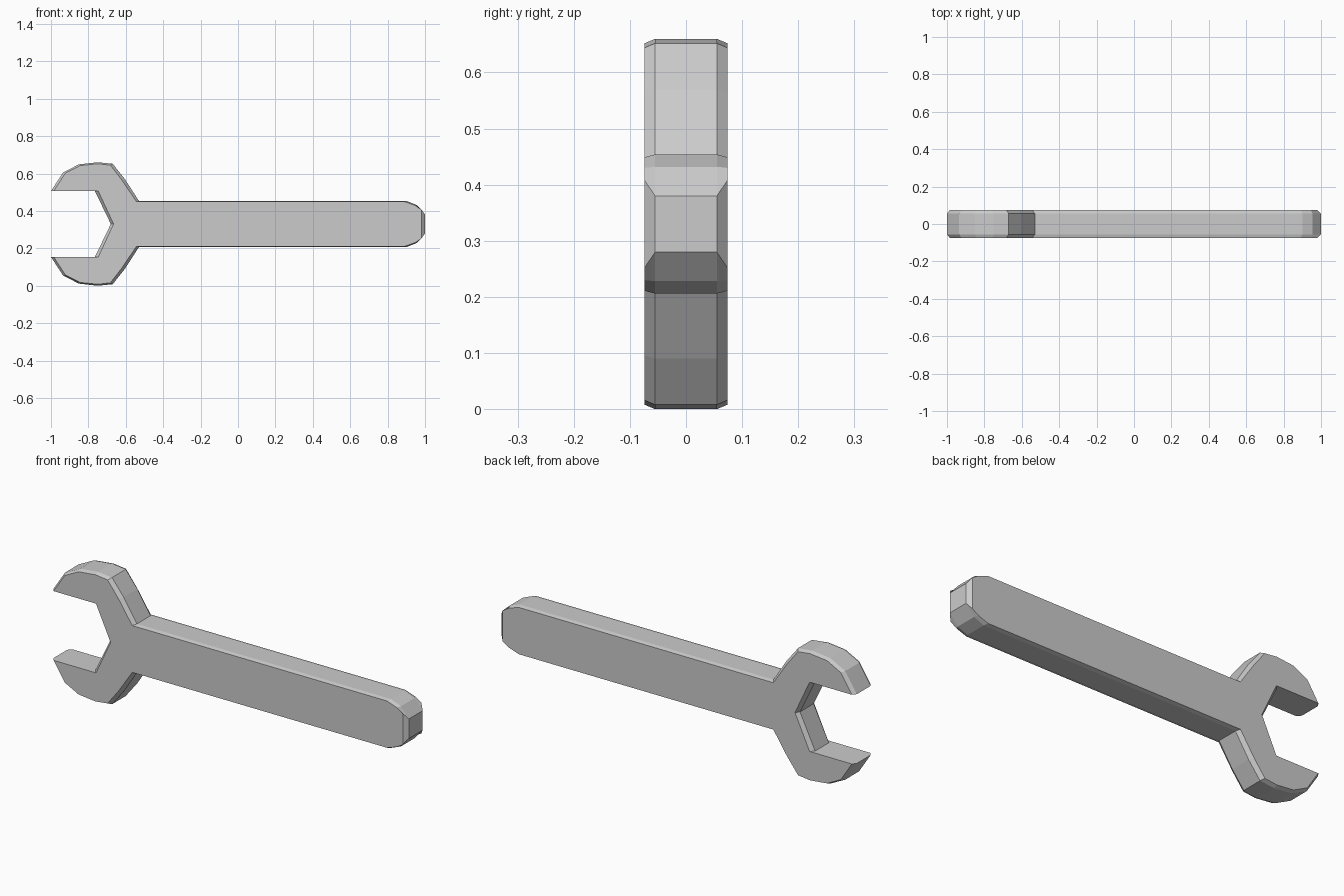
import bpy, bmesh

if "Cube" in bpy.data.objects:
    bpy.data.objects.remove(bpy.data.objects["Cube"])

CZ = 0.33  # mirror line of the wrench

# Upper half outlines, from the jaw notch around to the handle end
FULL = [(-.68, .33), (-.765, .506), (-1, .506), (-.935, .606), (-.85, .649), (-.75, .66),
        (-.67, .652), (-.605, .57), (-.53, .454), (.9, .454), (.955, .432), (1, .38)]
FACE = [(-.665, .33), (-.747, .506), (-.985, .506), (-.923, .602), (-.845, .642), (-.75, .652),
        (-.682, .644), (-.62, .564), (-.543, .449), (.89, .449), (.945, .43), (.98, .408)]


def mirrored(half):
    return half + [(x, 2 * CZ - z) for x, z in reversed(half[1:])]


# Layers through the thickness: narrow face, full body, narrow face
bm = bmesh.new()
layers = [(-.074, FACE), (-.055, FULL), (.055, FULL), (.074, FACE)]
rings = [[bm.verts.new((x, y, z)) for x, z in mirrored(half)] for y, half in layers]
for a, b in zip(rings, rings[1:]):
    for i in range(len(a)):
        j = (i + 1) % len(a)
        bm.faces.new((a[i], a[j], b[j], b[i]))
bm.faces.new(rings[0])
bm.faces.new(rings[-1])
bmesh.ops.recalc_face_normals(bm, faces=bm.faces)

mesh = bpy.data.meshes.new("wrench")
bm.to_mesh(mesh)
bm.free()
bpy.context.collection.objects.link(bpy.data.objects.new("wrench", mesh))
